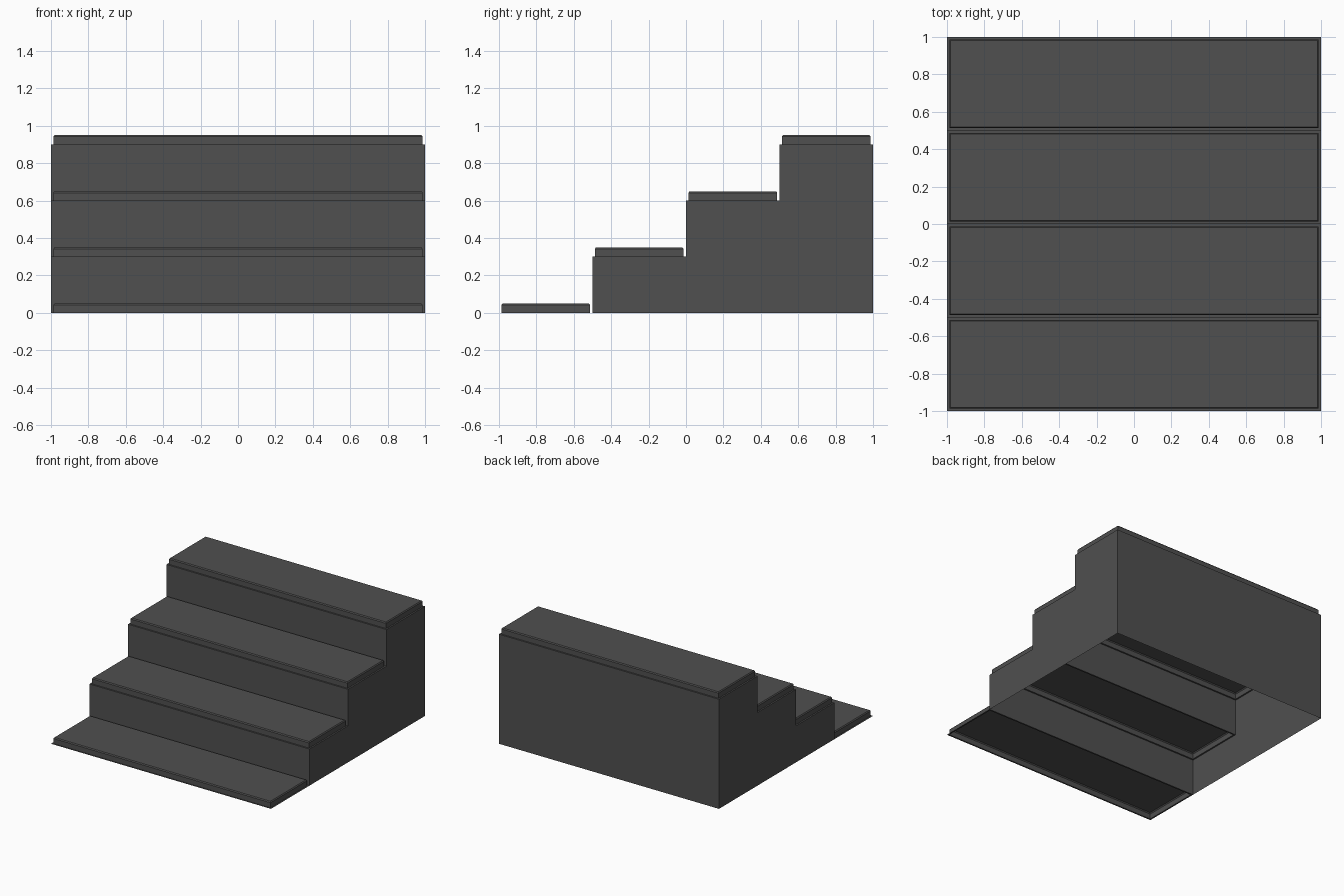
import bpy
import bmesh

cube = bpy.data.objects.get("Cube")
if cube:
    bpy.data.objects.remove(cube, do_unlink=True)

STEPS, RISE, DEPTH, HALF = 4, 0.3, 0.5, 1.0

stone = bpy.data.materials.new("dark grey")
stone.use_nodes = True
grey = (0.08, 0.08, 0.08, 1)
stone.diffuse_color = grey
stone.node_tree.nodes["Principled BSDF"].inputs["Base Color"].default_value = grey


def finish(name, bm):
    mesh = bpy.data.meshes.new(name)
    bm.to_mesh(mesh)
    bm.free()
    mesh.materials.append(stone)
    obj = bpy.data.objects.new(name, mesh)
    bpy.context.collection.objects.link(obj)
    return obj


def face(bm, points):
    return bm.faces.new([bm.verts.new(p) for p in points])


def tread(index):
    """Open-bottomed slab: ledge, upright lip, small chamfer and top."""
    front, z = -1 + index * DEPTH, index * RISE
    bm = bmesh.new()
    rings = []
    for inset, height in ((0, 0), (0.0125, 0), (0.0125, 0.042), (0.019, 0.05)):
        x, y0, y1 = HALF - inset, front + inset, front + DEPTH - inset
        rings.append([bm.verts.new((px, py, z + height))
                      for px, py in ((-x, y0), (x, y0), (x, y1), (-x, y1))])
    for low, high in zip(rings, rings[1:]):
        for i in range(4):
            j = (i + 1) % 4
            bm.faces.new((low[i], low[j], high[j], high[i]))
    bm.faces.new(rings[-1])
    finish(f"tread_{index + 1}", bm)


def riser(index):
    """Thin upright sheet below the front edge of a tread."""
    y, top = -1 + index * DEPTH, index * RISE
    bm = bmesh.new()
    face(bm, ((-HALF, y, top - RISE), (HALF, y, top - RISE),
              (HALF, y, top), (-HALF, y, top)))
    finish(f"riser_{index}", bm)


for step in range(STEPS):
    tread(step)
    if step:
        riser(step)

# Stepped side walls, open underneath
outline = [(1, 0), (1, (STEPS - 1) * RISE)]
for step in range(STEPS - 1, 0, -1):
    y = -1 + step * DEPTH
    outline += [(y, step * RISE), (y, (step - 1) * RISE)]
for name, x in (("left_wall", HALF), ("right_wall", -HALF)):
    bm = bmesh.new()
    points = [(x, y, z) for y, z in outline]
    face(bm, points if x > 0 else points[::-1])
    finish(name, bm)

# Plain back wall
top = (STEPS - 1) * RISE
bm = bmesh.new()
face(bm, ((HALF, 1, 0), (-HALF, 1, 0), (-HALF, 1, top), (HALF, 1, top)))
finish("back_wall", bm)
